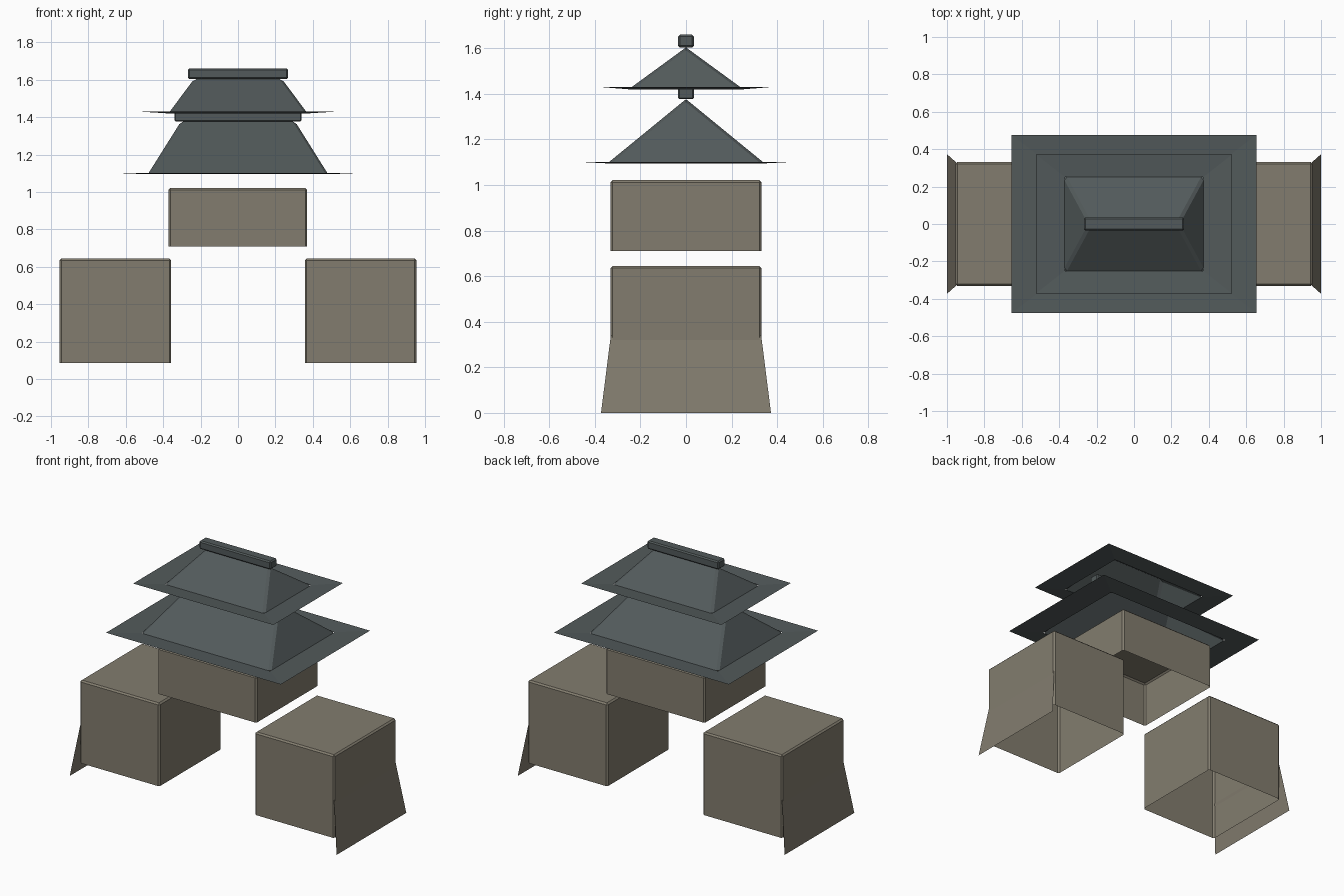
import bpy, bmesh

if "Cube" in bpy.data.objects:
    bpy.data.objects.remove(bpy.data.objects["Cube"])


def material(name, rgb):
    m = bpy.data.materials.new(name)
    m.diffuse_color = (*rgb, 1)
    m.use_nodes = True
    m.node_tree.nodes["Principled BSDF"].inputs["Base Color"].default_value = m.diffuse_color
    return m


STONE = material("warm_grey_stone", (0.225, 0.204, 0.158))
TILE = material("slate_roof", (0.085, 0.102, 0.104))


def finish(bm, name, mat):
    mesh = bpy.data.meshes.new(name)
    bm.to_mesh(mesh)
    bm.free()
    mesh.materials.append(mat)
    obj = bpy.data.objects.new(name, mesh)
    bpy.context.collection.objects.link(obj)
    return obj


def box(name, lo, hi, mat, bevel=0.01, open_bottom=True):
    """Lightly bevelled box, optionally hollow underneath."""
    bm = bmesh.new()
    bmesh.ops.create_cube(bm, size=1)
    for v in bm.verts:
        v.co = [l + (c + 0.5) * (h - l) for c, l, h in zip(v.co, lo, hi)]
    if open_bottom:
        bm.normal_update()
        bottom = [f for f in bm.faces if f.normal.z < -0.5]
        bmesh.ops.delete(bm, geom=bottom, context='FACES_ONLY')
    edges = [e for e in bm.edges if not e.is_boundary]
    bmesh.ops.bevel(bm, geom=edges, offset=bevel, segments=1, affect='EDGES')
    return finish(bm, name, mat)


def rect(bm, x, y, z):
    return [bm.verts.new((sx * x, sy * y, z))
            for sx, sy in ((-1, -1), (1, -1), (1, 1), (-1, 1))]


def hip(name, x, y, z0, ridge_x, z1):
    """Open hipped roof with softened hip edges."""
    bm = bmesh.new()
    a, b, c, d = rect(bm, x, y, z0)
    l, r = bm.verts.new((-ridge_x, 0, z1)), bm.verts.new((ridge_x, 0, z1))
    for f in ((a, b, r, l), (b, c, r), (c, d, l, r), (d, a, l)):
        bm.faces.new(f)
    hips = [e for e in bm.edges if len(e.link_faces) == 2
            and abs(e.verts[0].co.z - e.verts[1].co.z) > 0.01]
    bmesh.ops.bevel(bm, geom=hips, offset=0.012, segments=1, affect='EDGES')
    return finish(bm, name, TILE)


def eave(name, inner, outer):
    """Thin overhanging ring, rising slightly to its rim."""
    bm = bmesh.new()
    i, o = rect(bm, *inner), rect(bm, *outer)
    for k in range(4):
        n = (k + 1) % 4
        bm.faces.new((o[k], o[n], i[n], i[k]))
    return finish(bm, name, TILE)


# side walls with flared outer footing
for side, s in (("left", -1), ("right", 1)):
    x0, x1 = sorted((s * 0.357, s * 0.954))
    box(side + "_wall", (x0, -0.332, 0.085), (x1, 0.332, 0.645), STONE)
    bm = bmesh.new()
    quad = [bm.verts.new(p) for p in (
        (s * 1.0, -0.373, 0), (s * 1.0, 0.373, 0),
        (s * 0.951, 0.33, 0.34), (s * 0.951, -0.33, 0.34))]
    bm.faces.new(quad if s > 0 else quad[::-1])
    finish(bm, side + "_footing", STONE)

# gatehouse block
box("gatehouse", (-0.372, -0.332, 0.71), (0.37, 0.332, 1.022), STONE)

# lower roof
hip("lower_roof", 0.482, 0.345, 1.095, 0.305, 1.377)
eave("lower_eave", (0.48, 0.343, 1.095), (0.655, 0.477, 1.102))
box("lower_ridge", (-0.34, -0.035, 1.377), (0.34, 0.035, 1.425), TILE, 0.006, False)

# upper roof
hip("upper_roof", 0.372, 0.252, 1.42, 0.235, 1.604)
eave("upper_eave", (0.37, 0.25, 1.42), (0.525, 0.372, 1.43))
box("upper_ridge", (-0.268, -0.035, 1.604), (0.268, 0.035, 1.66), TILE, 0.008, False)
